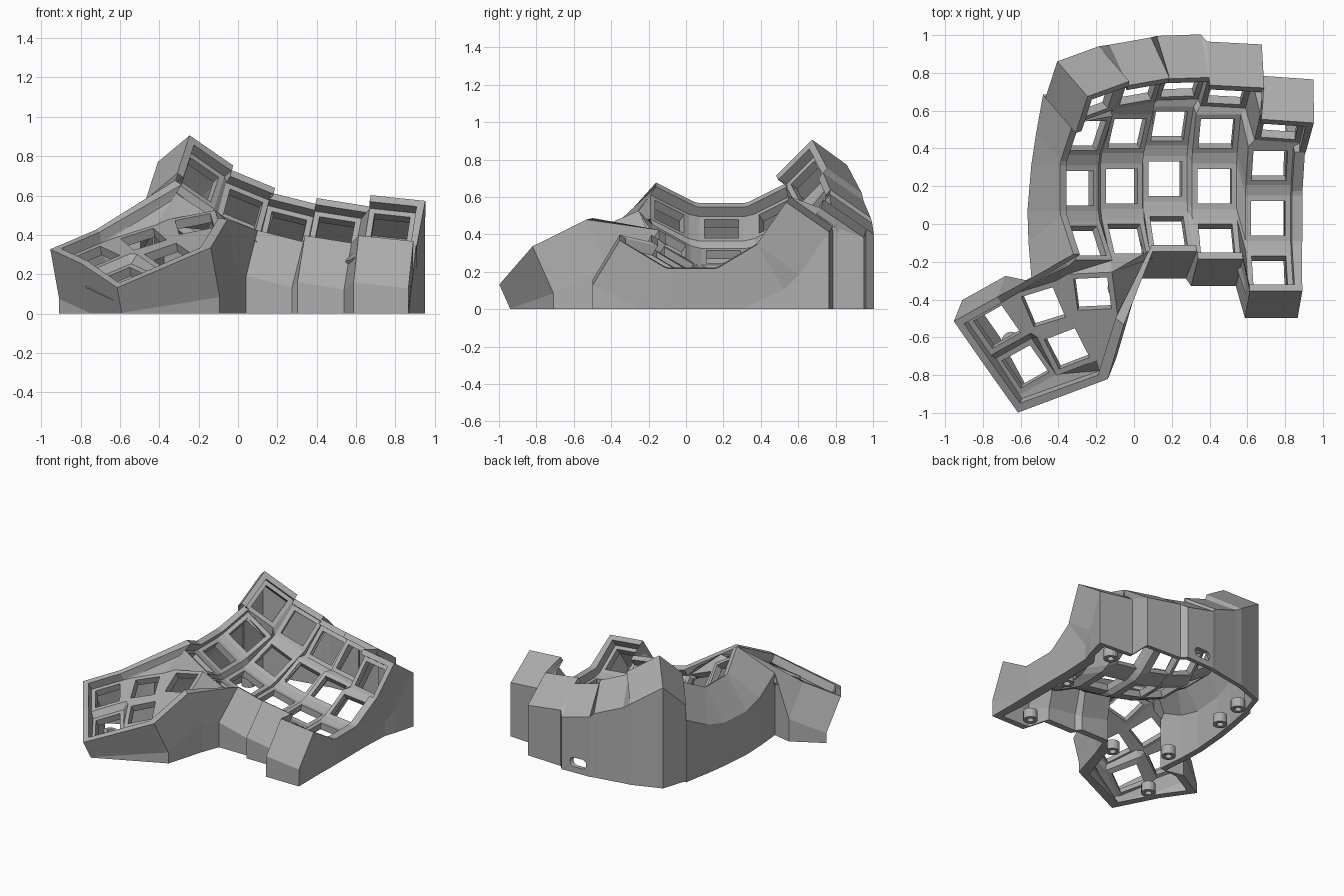
import bpy, bmesh, math
from mathutils import Matrix, Vector

cube = bpy.data.objects.get("Cube")
if cube:
    bpy.data.objects.remove(cube)

grey = bpy.data.materials.new("plain grey")
grey.use_nodes = True
grey.diffuse_color = (0.42, 0.42, 0.42, 1)
grey.node_tree.nodes["Principled BSDF"].inputs["Base Color"].default_value = grey.diffuse_color

HALF, HOLE, PLATE = 0.12, 0.091, 0.05      # key mount, switch hole, plate thickness
RISE, WIDTH, SKIRT = 0.06, 0.04, 0.22      # rim height, rim width, sloped wall depth
RADIUS, STEP, TOP = 0.54, math.radians(31), math.radians(55)   # curve of each finger column
FINGERS, ROWS = range(5), (2, 1, 0, -1)


def make_object(name, bm):
    mesh = bpy.data.meshes.new(name)
    bm.to_mesh(mesh)
    bm.free()
    mesh.materials.append(grey)
    obj = bpy.data.objects.new(name, mesh)
    bpy.context.collection.objects.link(obj)


def turned(degrees, axis):
    return Matrix.Rotation(math.radians(degrees), 4, axis)


# Frames of the finger keys: home position and tilt of each column,
# then the shift and yaw of its steep top key
frames = {}
columns = [((-0.29, 0.19, 0.43), 33, (0.1, 0.46, 0.25), 20),
           ((-0.065, 0.2, 0.28), 22, (0.09, 0.5, 0.25), 10),
           ((0.165, 0.24, 0.19), 14, (0.08, 0.488, 0.235), 2),
           ((0.425, 0.2, 0.17), 9, (0.065, 0.488, 0.235), -3),
           ((0.71, 0.03, 0.175), 6, (0.063, 0.475, 0.25), -4)]
for col, (home, tilt, shift, yaw) in enumerate(columns):
    for row in ROWS[1:]:
        frames[col, row] = (Matrix.Translation(home) @ turned(tilt, 'Y')
                            @ Matrix.Translation((0, 0, RADIUS))
                            @ Matrix.Rotation(STEP * row, 4, 'X')
                            @ Matrix.Translation((0, 0, -RADIUS)))
    frames[col, 2] = (Matrix.Translation(Vector(home) + Vector(shift)) @ turned(yaw, 'Z')
                      @ turned(tilt, 'Y') @ Matrix.Rotation(TOP, 4, 'X'))

# Frames of the thumb keys on one sloping plane, the lowest key dropped a little
slope = Vector((-0.178, -0.446, 1)).normalized()
lean_turn = Vector((0, 0, 1)).rotation_difference(slope).to_matrix().to_4x4()
thumbs = {"a": (-0.725, -0.545, 32, 0), "b": (-0.48, -0.44, 20, 0), "c": (-0.22, -0.37, 5, 0),
          "d": (-0.575, -0.755, 32, 0.04), "e": (-0.355, -0.66, 24, 0)}
for key, (x, y, yaw, drop) in thumbs.items():
    z = 0.66 + 0.178 * x + 0.446 * y - drop
    frames[key] = Matrix.Translation((x, y, z)) @ lean_turn @ turned(yaw, 'Z')

# Key corners; the last three reach past the edge of their keys
CORNERS = {"TL": (-1, 1), "TR": (1, 1), "BR": (1, -1), "BL": (-1, -1),
           "XL": (-1, -1.2), "XR": (0.9, -1.5), "XT": (1.45, 1)}


def post(key, corner, size=HALF):
    sx, sy = CORNERS[corner]
    return frames[key] @ Vector((sx * size, sy * size, 0))


# Key plate: a ring round every hole, webs between the rings
bm = bmesh.new()
verts = {}


def vert(key, corner, size=HALF):
    tag = (key, corner, size)
    if tag not in verts:
        verts[tag] = bm.verts.new(post(*tag))
    return verts[tag]


def web(*posts):
    face = bm.faces.new([vert(*p) for p in posts])
    face.normal_update()
    if face.normal.z < 0:
        face.normal_flip()


ring = ["TL", "TR", "BR", "BL"]
for key in frames:
    for i, p in enumerate(ring):
        q = ring[(i + 1) % 4]
        web((key, p), (key, q), (key, q, HOLE), (key, p, HOLE))
for c in FINGERS:
    for r in ROWS:
        if r > -1:
            web(((c, r), "BL"), ((c, r), "BR"), ((c, r - 1), "TR"), ((c, r - 1), "TL"))
        if c < 4:
            web(((c, r), "TR"), ((c + 1, r), "TL"), ((c + 1, r), "BL"), ((c, r), "BR"))
        if r > -1 and c < 4:
            web(((c, r), "BR"), ((c + 1, r), "BL"),
                ((c + 1, r - 1), "TL"), ((c, r - 1), "TR"))
web(((3, 2), "TR"), ((3, 2), "XT"), ((4, 2), "TL"))

# Webs of the thumb cluster, and those joining it to the bottom finger row (p, q, s)
short = {"p": (0, -1), "q": (1, -1), "s": (2, -1)}
patches = """aTR bTL bBL aBR, aBL aBR dTR dTL, bBL bBR eTR eTL, dTR dBR eBL eTL,
aBR bBL eTL dTR, bTR cTL cBL bBR, bBR cBL eTR, eTR cBL cBR eBR, aBL dTL dBL dXL,
dBL dXL eXR dBR, dBR eXR eBR eBL, eBR eXR cBR, pBL bTL bTR, pBL bTR cTL, pBL cTL pBR,
pBR cTL cTR qBL, qBL cTR qBR, qBR cTR cBR sBL, pBL aTR bTL"""
for patch in patches.split(","):
    web(*[(short.get(w[0], w[0]), w[1:]) for w in patch.split()])
make_object("key_plate", bm)
solid = bpy.data.objects["key_plate"].modifiers.new("thickness", 'SOLIDIFY')
solid.thickness, solid.offset = PLATE, -1

# Posts round the edge with their outward directions, anticlockwise
edge = [((0, 2), "TL", -1, 1), ((0, 2), "BL", -1, 0)]
for r, upper, lower in ((1, 0.03, 0), (0, 0, 0.02), (-1, 0.04, 0.09)):
    edge += [((0, r), "TL", -1, 0, upper), ((0, r), "BL", -1, 0, lower)]
edge += [("a", "TR", 0, 1), ("a", "TL", -1, 1), ("a", "BL", -1, 0), ("d", "XL", -1, -1),
         ("e", "XR", 1, -1), ("c", "BR", 1, -1)]
for c in (2, 3, 4):
    edge += [((c, -1), "BL", 0, -1), ((c, -1), "BR", c // 4, -1)]
edge.append(((4, -1), "TR", 1.3, 0))
for r in (0, 1):
    edge += [((4, r), "BR", 1.4, 0), ((4, r), "TR", 1.4, 0)]
edge += [((4, 2), "BR", 0.8, 0), ((4, 2), "TR", 1, 1)]
for c in reversed(FINGERS):
    if c < 4:
        edge.append(((c, 2), "XT" if c == 3 else "TR", 0, 1))
    if c > 0:
        edge.append(((c, 2), "TL", 0, 1))


def section(key, corner, dx, dy, lean=0):
    """Closed wall section: raised rim, sloped skirt, drop to the floor."""
    turn = frames[key].to_3x3()
    up, out = turn @ Vector((0, 0, 1)), turn @ Vector((dx, dy, 0))
    at = post(key, corner)

    def skirt(start, depth):
        low = start - up * min(depth, (start.z - 0.004) / up.z) + Vector((dx, dy, 0)) * lean
        return low, Vector((low.x, low.y, 0))

    rim_in = at + up * RISE
    rim_out = rim_in + out * WIDTH
    mid, base = skirt(rim_out, SKIRT + RISE)
    mid_in, base_in = skirt(at - out * 0.015, SKIRT)
    return [at, rim_in, rim_out, mid, base, base_in, mid_in, at - up * PLATE]


# Outer wall: the sections joined into one closed band, with a rounded
# cable slot through the back panel of the middle column
bm = bmesh.new()
loops = [[bm.verts.new(p) for p in section(*e)] for e in edge]
slot_panels = []
for i, here in enumerate(loops):
    after = loops[(i + 1) % len(loops)]
    for j in range(len(here)):
        k = (j + 1) % len(here)
        quad = (here[j], here[k], after[k], after[j])
        if edge[i][:2] == ((2, 2), "TR") and j in (3, 5):
            slot_panels.append(quad)
        else:
            bm.faces.new(quad)


def closed_edges(points):
    pairs = zip(points, points[1:] + points[:1])
    return [bm.edges.get(p) or bm.edges.new(p) for p in pairs]


slots = []
for quad in slot_panels:
    floor = sorted(quad, key=lambda v: v.co.z)[:2]
    left, right = sorted((v.co for v in floor), key=lambda p: p.x)
    along = (right - left).normalized()
    slot = []
    for n in range(16):
        angle = math.tau * (n + 0.5) / 16
        across = 0.036 * math.cos(angle) + math.copysign(0.033, math.cos(angle)) - 0.02
        slot.append(bm.verts.new((left + right) / 2 + along * across
                                 + Vector((0, 0, 0.08 + 0.036 * math.sin(angle)))))
    bmesh.ops.triangle_fill(bm, edges=closed_edges(list(quad)) + closed_edges(slot),
                            normal=along.cross(Vector((0, 0, 1))))
    slots.append(slot)
for n in range(16):
    bm.faces.new((slots[0][n], slots[0][n - 1], slots[1][n - 1], slots[1][n]))
bmesh.ops.recalc_face_normals(bm, faces=bm.faces)
make_object("outer_wall", bm)

# Screw posts standing inside the wall
spots = [(0.75, 0.64), (0.76, 0.18), (0.63, -0.37), (-0.09, -0.34),
         (-0.43, -0.14), (-0.65, -0.62), (-0.38, 0.67), (-0.42, 0.43)]
for n, (x, y) in enumerate(spots):
    bm = bmesh.new()
    rings = []
    for radius, z in ((0.05, 0), (0.05, 0.07), (0.024, 0.07), (0.024, 0)):
        rings.append(bmesh.ops.create_circle(bm, segments=16, radius=radius,
                     matrix=Matrix.Translation((x, y, z)))["verts"])
    for i in range(4):
        one, two = rings[i], rings[(i + 1) % 4]
        for j in range(16):
            k = (j + 1) % 16
            bm.faces.new((one[j], one[k], two[k], two[j]))
    bmesh.ops.recalc_face_normals(bm, faces=bm.faces)
    make_object(f"screw_post_{n + 1}", bm)
